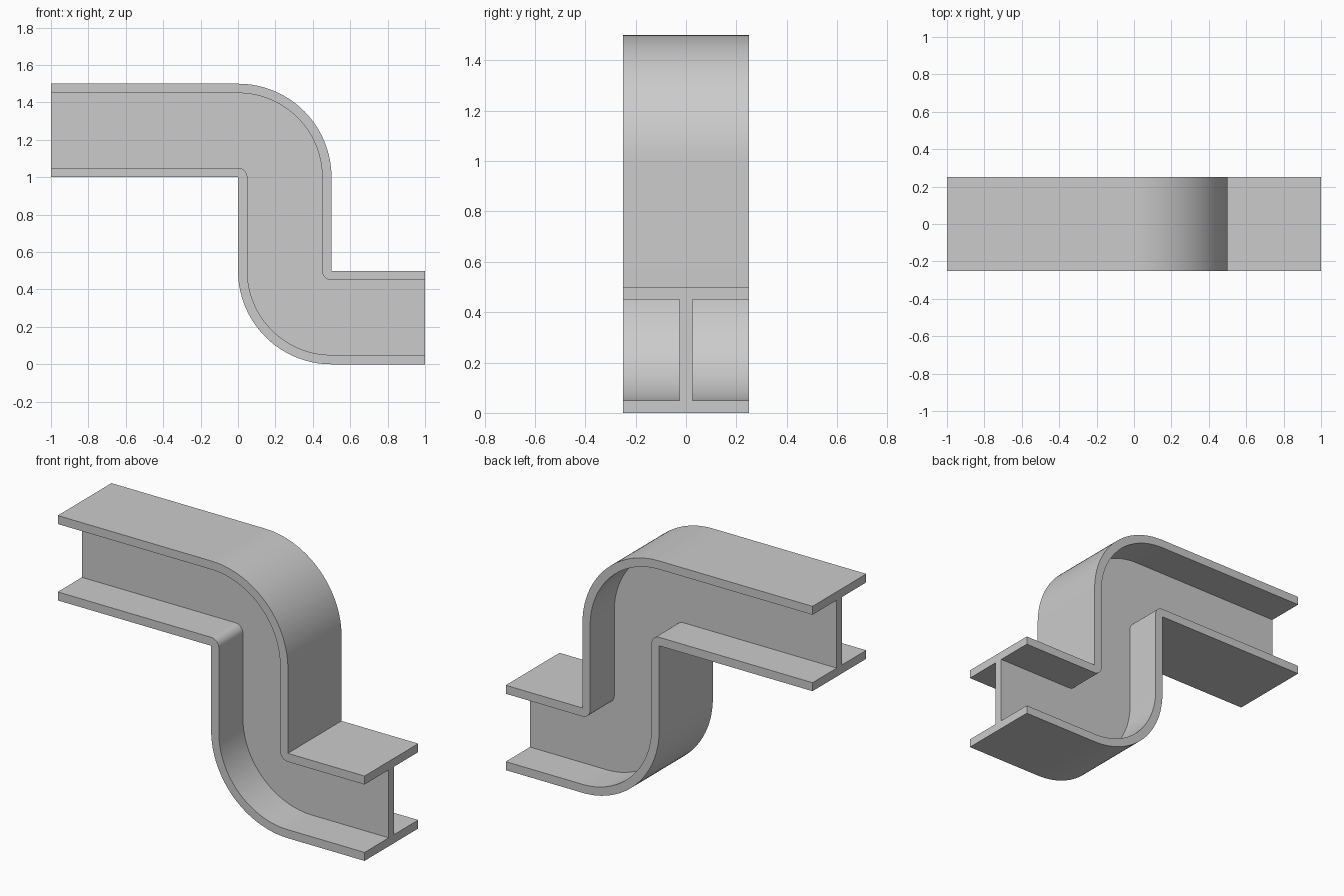
import bpy, bmesh
from math import sin, cos, pi

if "Cube" in bpy.data.objects:
    bpy.data.objects.remove(bpy.data.objects["Cube"])

H, W, T = 0.25, 0.25, 0.05   # half depth, half flange width, thickness
SEG = 32                     # segments per bend
w, h = T / 2, H - T

# I-beam cross-section: (across y, offset along path normal)
half = [(W, -H), (W, -h), (w, -h), (w, h), (W, h), (W, H)]
profile = half + [(-y, r) for y, r in reversed(half)]

# S-shaped path stations: (x, z, normal x, normal z)
path = [(-1, 1.25, 0, 1)]
for i in range(SEG + 1):     # upper bend around (0, 1)
    a = pi / 2 * i / SEG
    path.append((H * sin(a), 1 + H * cos(a), sin(a), cos(a)))
for i in range(SEG + 1):     # lower bend around (0.5, 0.5)
    a = pi / 2 * i / SEG
    path.append((0.5 - H * cos(a), 0.5 - H * sin(a), cos(a), sin(a)))
path.append((1, 0.25, 0, 1))

# Sweep the section along the path
bm = bmesh.new()
rings = [[bm.verts.new((x + nx * r, y, z + nz * r)) for y, r in profile]
         for x, z, nx, nz in path]
n = len(profile)
for a, b in zip(rings, rings[1:]):
    for i in range(n):
        j = (i + 1) % n
        bm.faces.new((a[i], a[j], b[j], b[i]))

# End caps
bm.faces.new(rings[0])
bm.faces.new(rings[-1])

# Collapse the sharp inner corners and tidy normals
bmesh.ops.remove_doubles(bm, verts=bm.verts, dist=1e-5)
bmesh.ops.recalc_face_normals(bm, faces=bm.faces)
mesh = bpy.data.meshes.new("s_bend_i_beam")
bm.to_mesh(mesh)
bm.free()

beam = bpy.data.objects.new("s_bend_i_beam", mesh)
bpy.context.collection.objects.link(beam)
bpy.context.view_layer.objects.active = beam
beam.select_set(True)
bpy.ops.object.shade_smooth_by_angle()
